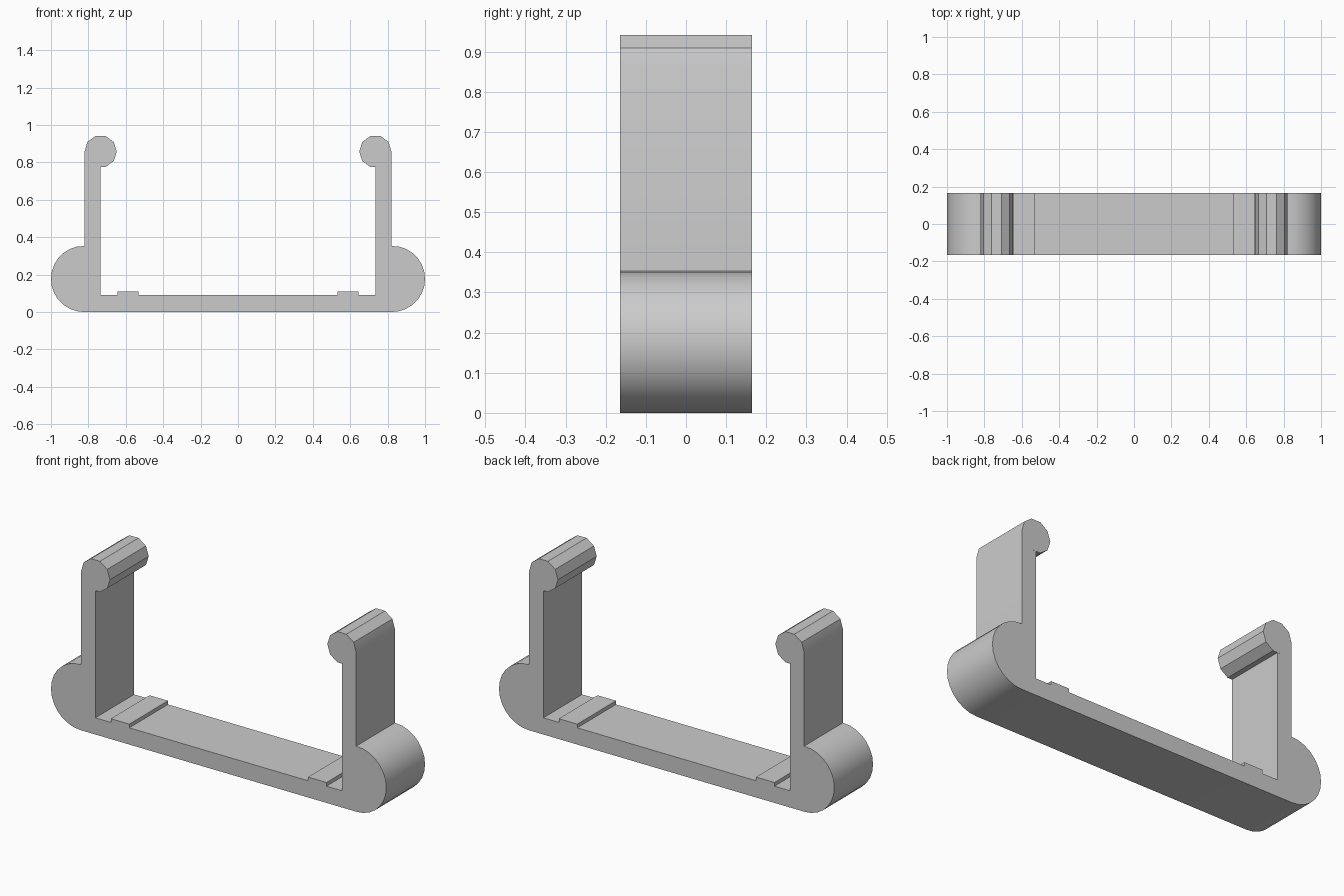
import bpy
import bmesh
from math import cos, sin, radians, pi

HALF_DEPTH = 0.165

cube = bpy.data.objects.get("Cube")
if cube:
    bpy.data.objects.remove(cube, do_unlink=True)

grey = bpy.data.materials.new("plain grey")
grey.use_nodes = True
colour = (0.6, 0.6, 0.6, 1)
grey.diffuse_color = colour
grey.node_tree.nodes["Principled BSDF"].inputs["Base Color"].default_value = colour


def arc(cx, cz, radius, start, end, steps):
    """Points along an arc, angles in degrees."""
    angles = [radians(start + (end - start) * i / steps) for i in range(steps + 1)]
    return [(cx + radius * cos(a), cz + radius * sin(a)) for a in angles]


# Half outline, from the underside out to the bulge, up the arm and back in
half = arc(0.823, 0.177, 0.177, -90, 90, 14)
half[-1] = (0.82, 0.353)
# Ten-sided bead on the arm tip
half += [(0.82, 0.858)] + arc(0.735, 0.858, 0.087, 36, 288, 7)
# Inner arm face, floor and raised pad
half += [(0.735, 0.775), (0.735, 0.09), (0.643, 0.09),
         (0.643, 0.11), (0.533, 0.11), (0.533, 0.09)]
outline = half + [(-x, z) for x, z in reversed(half)]

# Extrude the outline through the depth
bm = bmesh.new()
face = bm.faces.new([bm.verts.new((x, -HALF_DEPTH, z)) for x, z in outline])
extruded = bmesh.ops.extrude_face_region(bm, geom=[face])
moved = [g for g in extruded["geom"] if isinstance(g, bmesh.types.BMVert)]
bmesh.ops.translate(bm, vec=(0, 2 * HALF_DEPTH, 0), verts=moved)
bmesh.ops.recalc_face_normals(bm, faces=bm.faces)

mesh = bpy.data.meshes.new("clip_bracket")
bm.to_mesh(mesh)
bm.free()
mesh.materials.append(grey)
bracket = bpy.data.objects.new("clip_bracket", mesh)
bpy.context.collection.objects.link(bracket)

# Smooth bulges, crisp corners and bead facets
bpy.ops.object.select_all(action="DESELECT")
bracket.select_set(True)
bpy.context.view_layer.objects.active = bracket
bpy.ops.object.shade_smooth_by_angle(angle=pi / 6)
